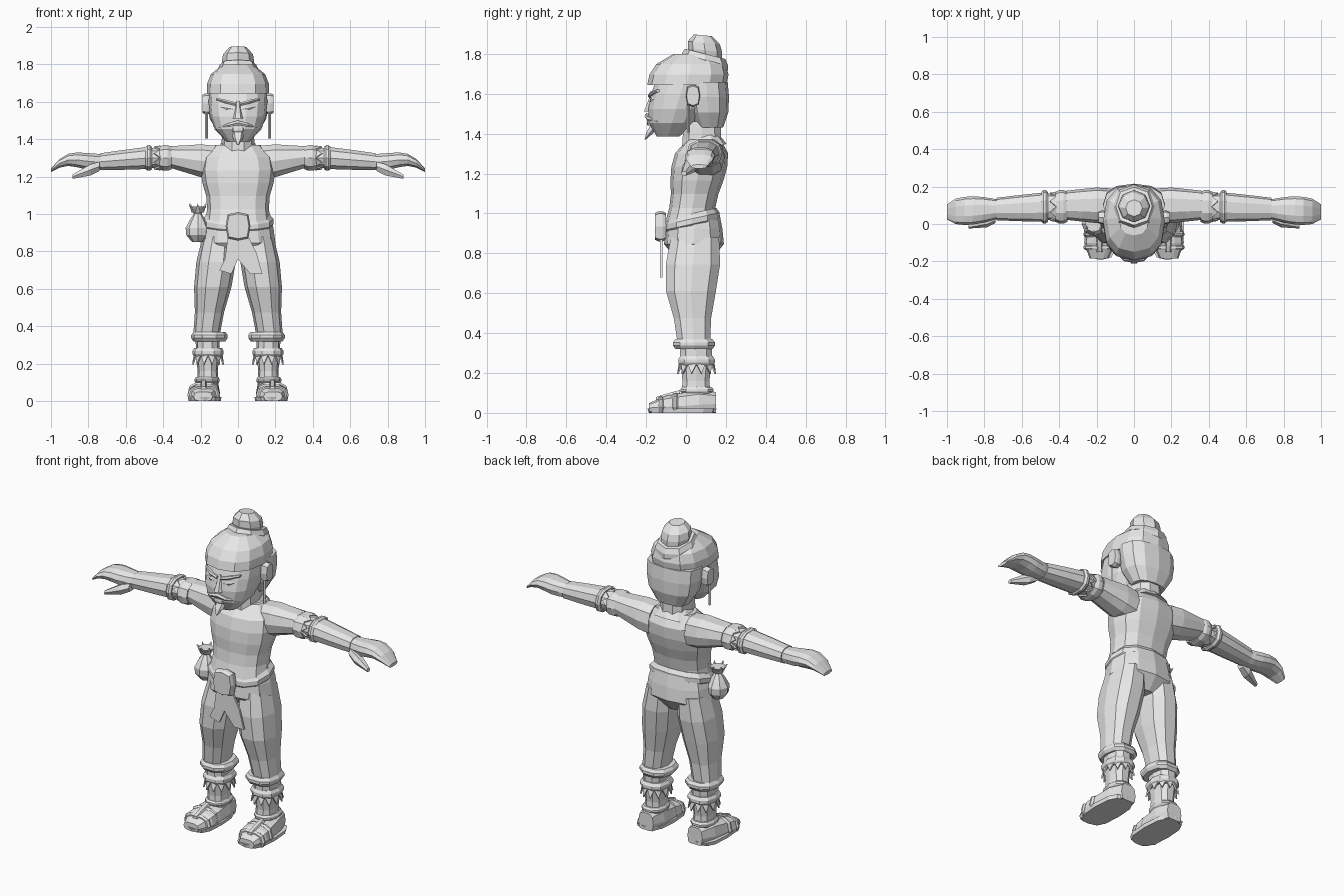
import bpy
import bmesh
from math import sin, cos, pi, copysign
from mathutils import Vector

default_cube = bpy.data.objects.get("Cube")
if default_cube:
    bpy.data.objects.remove(default_cube, do_unlink=True)

# One plain colour for the whole figure
clay = bpy.data.materials.new("plain_grey")
clay.use_nodes = True
clay.diffuse_color = (.8, .8, .8, 1)
clay.node_tree.nodes["Principled BSDF"].inputs["Base Color"].default_value = clay.diffuse_color


def finish(name, bm, mirror=False, thickness=None):
    """Turn the bmesh into a flat-shaded object, optionally mirrored or thickened."""
    bmesh.ops.recalc_face_normals(bm, faces=bm.faces)
    mesh = bpy.data.meshes.new(name)
    bm.to_mesh(mesh)
    bm.free()
    mesh.materials.append(clay)
    part = bpy.data.objects.new(name, mesh)
    bpy.context.collection.objects.link(part)
    if thickness:
        solid = part.modifiers.new("thickness", "SOLIDIFY")
        solid.thickness = thickness
        solid.offset = 0
    if mirror:
        part.modifiers.new("mirror", "MIRROR")


def place(axis, along, a, b):
    return {"x": (along, a, b), "y": (a, along, b), "z": (a, b, along)}[axis]


def blend(values, t):
    """A plain number, or an evenly spaced list of stops read at t."""
    if not isinstance(values, tuple):
        return values
    spot = t * (len(values) - 1)
    index = min(int(spot), len(values) - 2)
    return values[index] + (values[index + 1] - values[index]) * (spot - index)


def rounded(value, power):
    return copysign(abs(value) ** (2 / power), value)


def loft(name, axis, start, end, widths, aspect=1, x=0, y=0, z=0,
         sides=10, power=2.4, tilt=0, mirror=False):
    """Skin evenly spaced rings from start to end along the axis, never below the ground."""
    bm = bmesh.new()
    centres = [value for label, value in zip("xyz", (x, y, z)) if label != axis]
    rings = []
    for step, width in enumerate(widths):
        t = step / (len(widths) - 1)
        along = blend((start, end), t)
        a, b = [blend(centre, t) for centre in centres]
        depth = width * blend(aspect, t)
        ring = []
        for i in range(sides):
            angle = 2 * pi * i / sides
            da = width * rounded(cos(angle), power)
            db = depth * rounded(sin(angle), power)
            point = Vector(place(axis, along + tilt * db, a + da, b + db))
            point.z = max(point.z, 0)
            ring.append(bm.verts.new(point))
        rings.append(ring)
    for low, high in zip(rings, rings[1:]):
        for i in range(sides):
            j = (i + 1) % sides
            bm.faces.new((low[i], low[j], high[j], high[i]))
    bm.faces.new(rings[0])
    bm.faces.new(rings[-1])
    finish(name, bm, mirror)


def band(name, axis, start, end, radius, aspect=1, **options):
    """A closed cuff with chamfered edges."""
    edge = radius * .88
    loft(name, axis, start, end, (edge, radius, radius, edge), aspect, **options)


def fringe(name, axis, base, tip, centre, radii, flare=0, teeth=10, mirror=True):
    """A ring of pointed teeth hanging from a band."""
    bm = bmesh.new()

    def rim(step, along, grow):
        angle = 2 * pi * step / teeth
        return bm.verts.new(place(axis, along,
                                  centre[0] + (radii[0] + grow) * cos(angle),
                                  centre[1] + (radii[1] + grow) * sin(angle)))
    for i in range(teeth):
        bm.faces.new((rim(i, base, 0), rim(i + 1, base, 0), rim(i + .5, tip, flare)))
    finish(name, bm, mirror, thickness=.008)


# Torso, collar and neck
loft("shirt", "z", .96, 1.37, (.175, .165, .17, .19, .2, .19, .12),
     aspect=.7, y=(.02, .09), sides=12)
loft("collar", "z", 1.31, 1.38, (.14, .115, .09), aspect=.92, y=.075, sides=12, tilt=.3)
loft("neck", "z", 1.3, 1.46, (.09, .085), aspect=1.15, y=.08)

# Trousers
loft("trouser_seat", "z", 1, .77, (.17, .19, .2, .12), aspect=.75, y=.04, sides=12)
loft("trouser_leg", "z", .88, .34, (.09, .105, .1, .078, .07),
     aspect=(1.4, 1.2), x=(.1, .17), y=(.045, .025, .04), mirror=True)

# Belt, buckle and sash tails
band("belt", "z", .92, 1, .19, aspect=.73, y=.03, sides=12, tilt=.22)
band("belt_buckle", "y", -.155, -.1, .066, aspect=1.15, z=.935, sides=8, power=4)
sash = bmesh.new()
outline = [(-.055, .87), (-.07, .76), (-.1, .7), (-.035, .68), (0, .76),
           (.065, .68), (.13, .68), (.1, .79), (.06, .87)]
sash.faces.new([sash.verts.new((across, -.125, up)) for across, up in outline])
finish("sash_tails", sash, thickness=.012)

# Pouch on the right hip
loft("pouch", "z", .85, 1.04, (.03, .062, .065, .045, .02, .045), x=-.215, sides=8, power=2)
fringe("pouch_frill", "z", 1.01, 1.055, (-.215, 0), (.03, .03),
       flare=.02, teeth=6, mirror=False)

# Boots: shin, cuffs and pointed fringe
loft("boot_shin", "z", .36, .06, (.065, .063, .054, .06),
     aspect=1.3, x=.162, y=.05, mirror=True)
band("boot_top_cuff", "z", .32, .37, .097, aspect=1.13, x=.153, y=.04, mirror=True)
band("boot_lower_cuff", "z", .235, .285, .083, aspect=1.15, x=.16, y=.053, mirror=True)
fringe("boot_fringe", "z", .245, .195, (.16, .053), (.074, .087), flare=.01, teeth=12)
band("ankle_band", "z", .095, .13, .067, aspect=1.3, x=.165, y=.055, mirror=True)

# Shoes with sole, straps and tongue
loft("shoe", "y", .15, -.185, (.05, .075, .08, .085, .05),
     aspect=(1.2, .5), x=(.165, .187), z=(.045, .025), power=3, mirror=True)
loft("shoe_sole", "z", 0, .022, (.086, .09), aspect=1.93,
     x=.178, y=-.02, sides=12, power=3, mirror=True)
for label, rear, height in [("front", -.11, .6), ("back", -.04, .83)]:
    band(label + "_shoe_strap", "y", rear, rear - .03, .088, aspect=height,
         x=.183, z=.03, power=3, mirror=True)
band("shoe_tongue", "y", -.03, -.15, .018, x=.184, z=(.1, .065), sides=6, mirror=True)

# Sleeves, arm bands and forearms
loft("sleeve", "x", .12, .36, (.09, .095, .087, .078),
     aspect=(1.05, .78), y=.1, z=(1.275, 1.305), mirror=True)
loft("upper_arm", "x", .34, .5, (.07, .07), aspect=.8, y=.092, z=1.3, mirror=True)
for label, start, end in [("inner", .355, .42), ("outer", .46, .495)]:
    band(label + "_arm_band", "x", start, end, .09, aspect=.79, y=.092, z=1.3, mirror=True)
fringe("arm_band_scallops", "x", .415, .45, (.092, 1.3), (.078, .063), teeth=8)
loft("forearm", "x", .485, .735, (.078, .07, .06),
     aspect=.79, y=(.09, .08), z=(1.3, 1.28), mirror=True)

# Hands with drooping fingers
loft("hand", "x", .72, 1, (.05, .06, .07, .075, .075, .068, .04),
     aspect=(.85, .25), y=(.08, .065), z=(1.28, 1.28, 1.29, 1.29, 1.235), mirror=True)
loft("thumb", "x", .74, .885, (.03, .038, .026, .014),
     aspect=.9, y=(.035, -.01), z=(1.255, 1.2), sides=6, mirror=True)

# Head and hair
loft("face", "z", 1.385, 1.66, (.06, .125, .15, .157, .155),
     aspect=.95, y=(-.09, -.01), sides=14)
loft("back_hair", "z", 1.43, 1.66, (.1, .15, .165, .165),
     aspect=.66, y=(.12, .1), sides=12)
loft("hair_cap", "z", 1.645, 1.8, (.166, .165, .145, .08),
     aspect=1.2, y=(.005, .035), sides=12)
band("topknot_band", "z", 1.72, 1.8, .11, aspect=1.05, y=.095, sides=8, tilt=-.25)
loft("topknot", "z", 1.78, 1.893, (.08, .086, .08, .045),
     y=(.1, .085), sides=8, power=2, tilt=-.1)

# Ears and earrings
band("ear", "x", .145, .19, .036, aspect=1.55, y=.035, z=1.59, sides=8, power=3, mirror=True)
loft("earring", "z", 1.405, 1.545, (.008, .008), x=.168, y=.012, sides=4, mirror=True)

# Facial features
loft("nose", "z", 1.605, 1.51, (.012, .02, .03), y=(-.165, -.185), sides=6, power=2)
loft("eyebrow", "x", .012, .115, (.014, .016, .01),
     aspect=.7, y=(-.178, -.17, -.14), z=(1.588, 1.615), sides=6, mirror=True)
loft("eye", "x", .03, .1, (.006, .012, .006),
     y=(-.177, -.168, -.15), z=(1.562, 1.573), sides=6, mirror=True)
loft("moustache", "x", 0, .105, (.018, .014, .004),
     aspect=.8, y=(-.19, -.185, -.145), z=(1.488, 1.462), sides=6, mirror=True)
band("lips", "z", 1.44, 1.465, .035, aspect=.5, y=-.178, sides=8)
loft("chin_beard", "z", 1.44, 1.37, (.035, .026, .005), aspect=.8, y=(-.155, -.205), sides=6)
